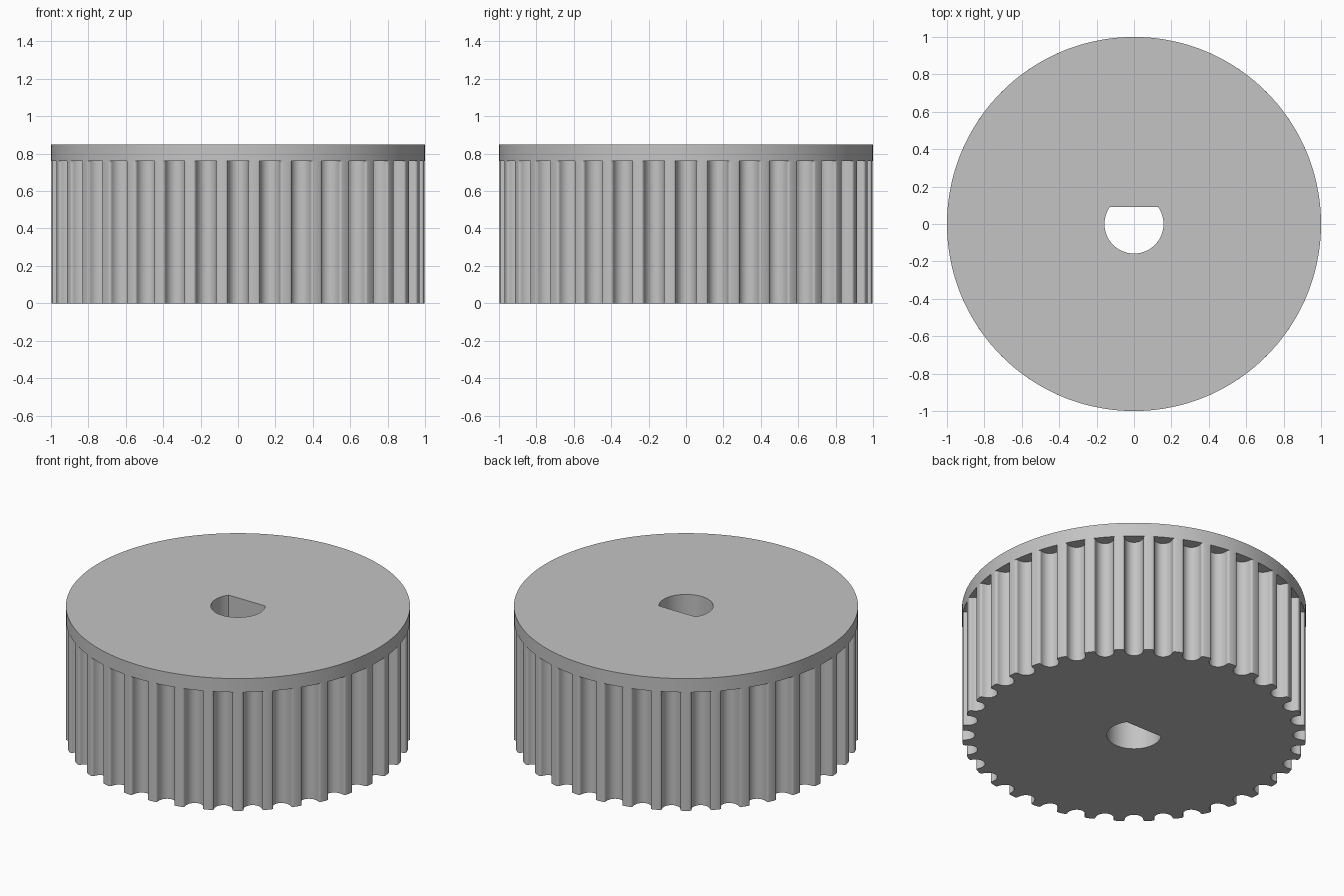
import bpy, bmesh, math
from math import sin, cos, pi, radians, sqrt

cube = bpy.data.objects.get("Cube")
if cube:
    bpy.data.objects.remove(cube, do_unlink=True)

TEETH = 36
BELT_HEIGHT = 0.76
TOP = 0.848
HOLE_R, FLAT_Y = 0.158, 0.09

grey = bpy.data.materials.new("plain grey")
grey.use_nodes = True
colour = (0.55, 0.55, 0.55, 1)
grey.diffuse_color = colour
grey.node_tree.nodes["Principled BSDF"].inputs["Base Color"].default_value = colour


def circle(radius, count):
    return [(radius * cos(2 * pi * i / count), radius * sin(2 * pi * i / count))
            for i in range(count)]


def d_hole():
    # Round bore with one flat side towards the back
    start = math.asin(FLAT_Y / HOLE_R)
    sweep = pi + 2 * start
    n = 40
    return [(HOLE_R * cos(start - sweep * i / n), HOLE_R * sin(start - sweep * i / n))
            for i in range(n + 1)]


def groove():
    # (sideways, depth) across one groove: rounded lip, then a round bottom
    half, lip, depth = 0.0675, 0.0135, 0.073
    right = [(half - lip * sin(a), lip - lip * cos(a))
             for a in (radians(d) for d in range(0, 90, 18))]
    r = half - lip
    right += [(r * cos(a), lip + (depth - lip) * sin(a))
              for a in (radians(d) for d in range(0, 90, 10))]
    left = [(-s, d) for s, d in reversed(right)]
    return [*left[::-1], (0, depth), *right[::-1]]


def toothed_outline():
    pts = []
    chord = sqrt(1 - 0.0675 ** 2)
    for i in range(TEETH):
        a = 2 * pi * i / TEETH
        for side, depth in groove()[::-1][::-1]:
            r = chord - depth
            pts.append((r * cos(a) - side * sin(a), r * sin(a) + side * cos(a)))
        mid = a + pi / TEETH
        pts.append((cos(mid), sin(mid)))
    return pts


def extrude_ring(name, outer, inner, z0, z1):
    # Solid between two closed outlines, from z0 up to z1
    bm = bmesh.new()
    caps = {z0: [], z1: []}
    for loop in (outer, inner):
        low, high = ([bm.verts.new((x, y, z)) for x, y in loop] for z in (z0, z1))
        n = len(loop)
        for i in range(n):
            j = (i + 1) % n
            bm.faces.new((low[i], low[j], high[j], high[i]))
            caps[z0].append(bm.edges.get((low[i], low[j])))
            caps[z1].append(bm.edges.get((high[i], high[j])))
    for edges in caps.values():
        bmesh.ops.triangle_fill(bm, use_beauty=True, edges=edges)
    bmesh.ops.recalc_face_normals(bm, faces=bm.faces)
    mesh = bpy.data.meshes.new(name)
    bm.to_mesh(mesh)
    bm.free()
    mesh.materials.append(grey)
    ob = bpy.data.objects.new(name, mesh)
    bpy.context.collection.objects.link(ob)
    bpy.ops.object.select_all(action="DESELECT")
    ob.select_set(True)
    bpy.context.view_layer.objects.active = ob
    bpy.ops.object.shade_smooth_by_angle(angle=radians(30))
    return ob


# Toothed drum and the flange that closes its top
extrude_ring("toothed_drum", toothed_outline(), d_hole(), 0, BELT_HEIGHT)
extrude_ring("top_flange", circle(1, TEETH * 4), d_hole(), BELT_HEIGHT, TOP)
